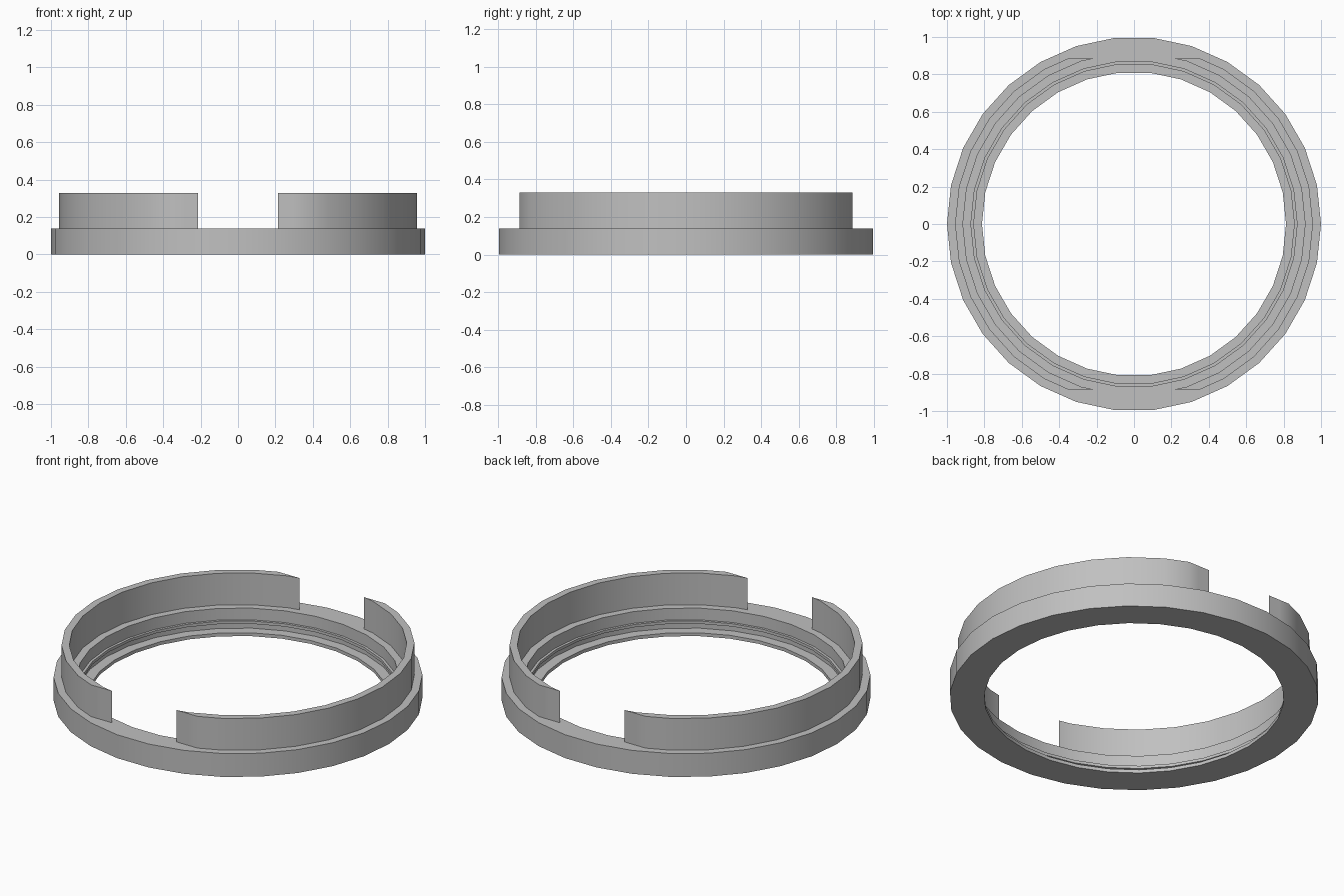
import bpy
import bmesh
from math import cos, sin, tau

cube = bpy.data.objects.get("Cube")
if cube:
    bpy.data.objects.remove(cube, do_unlink=True)

SIDES = 30
LEDGE_Z = 0.14
WALL_CUT = 0.885

grey = bpy.data.materials.new("light grey")
grey.use_nodes = True
grey.diffuse_color = (0.53, 0.53, 0.53, 1)
grey.node_tree.nodes["Principled BSDF"].inputs["Base Color"].default_value = grey.diffuse_color


def lathe(profile):
    """Turn a closed (radius, height) profile into a ring."""
    bm = bmesh.new()
    rings = [[bm.verts.new((r * cos(tau * i / SIDES), r * sin(tau * i / SIDES), z))
              for r, z in profile] for i in range(SIDES)]
    n = len(profile)
    for i, ring in enumerate(rings):
        after = rings[(i + 1) % SIDES]
        for j in range(n):
            k = (j + 1) % n
            bm.faces.new((ring[j], after[j], after[k], ring[k]))
    return bm


def finish(bm, name):
    bmesh.ops.recalc_face_normals(bm, faces=bm.faces)
    mesh = bpy.data.meshes.new(name)
    bm.to_mesh(mesh)
    bm.free()
    mesh.materials.append(grey)
    obj = bpy.data.objects.new(name, mesh)
    bpy.context.collection.objects.link(obj)
    bpy.ops.object.select_all(action="DESELECT")
    obj.select_set(True)
    bpy.context.view_layer.objects.active = obj
    bpy.ops.object.shade_smooth_by_angle(angle=0.52)


# Base ring with a thin inner lip, a snap groove and a small bead above it
base = [(1.0, 0), (1.0, LEDGE_Z), (0.872, LEDGE_Z), (0.872, 0.07),
        (0.857, 0.07), (0.857, 0.053), (0.872, 0.053), (0.872, 0.02),
        (0.813, 0.02), (0.813, 0)]
finish(lathe(base), "base_ring")

# Upper collar, cut flat at front and back to leave two curved walls
collar = lathe([(0.957, LEDGE_Z), (0.957, 0.33), (0.915, 0.33), (0.915, LEDGE_Z)])
for side in (-1, 1):
    bmesh.ops.bisect_plane(collar, geom=collar.verts[:] + collar.edges[:] + collar.faces[:],
                           plane_co=(0, side * WALL_CUT, 0), plane_no=(0, side, 0),
                           clear_outer=True)
bmesh.ops.holes_fill(collar, edges=[e for e in collar.edges if e.is_boundary], sides=8)
finish(collar, "collar_walls")
